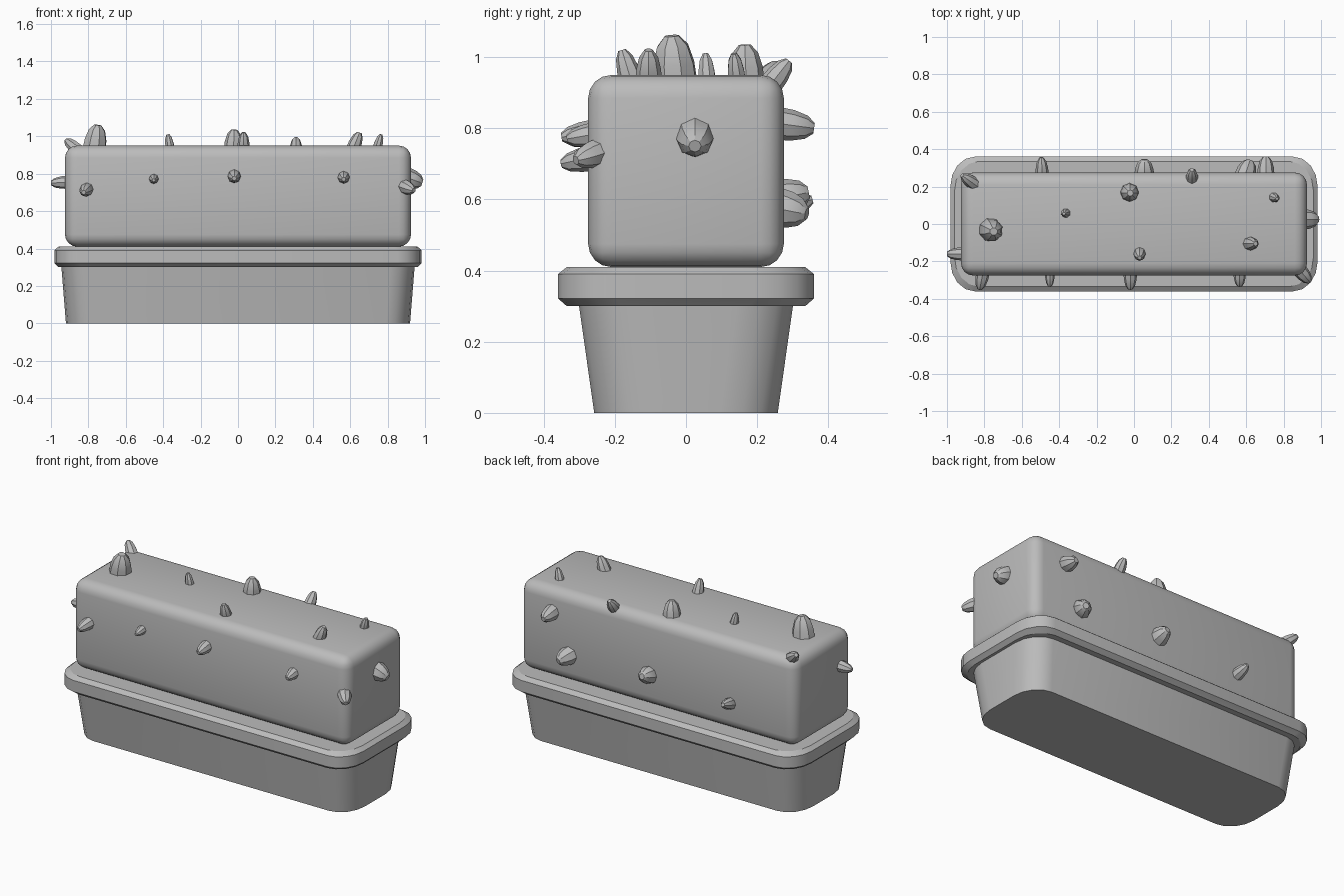
import bpy, bmesh, math
from mathutils import Vector

if "Cube" in bpy.data.objects:
    bpy.data.objects.remove(bpy.data.objects["Cube"], do_unlink=True)

grey = bpy.data.materials.new("plain grey")
grey.use_nodes = True
COLOUR = (0.5, 0.5, 0.5, 1)
grey.diffuse_color = COLOUR
grey.node_tree.nodes["Principled BSDF"].inputs["Base Color"].default_value = COLOUR


def finish(bm, name, angle=30):
    bmesh.ops.recalc_face_normals(bm, faces=bm.faces)
    mesh = bpy.data.meshes.new(name)
    bm.to_mesh(mesh)
    bm.free()
    mesh.materials.append(grey)
    obj = bpy.data.objects.new(name, mesh)
    bpy.context.collection.objects.link(obj)
    bpy.ops.object.select_all(action="DESELECT")
    obj.select_set(True)
    bpy.context.view_layer.objects.active = obj
    bpy.ops.object.shade_smooth_by_angle(angle=math.radians(angle))
    return obj


def loft(bm, rings):
    """Skin a stack of equal-length point rings and cap both ends."""
    loops = [[bm.verts.new(p) for p in ring] for ring in rings]
    n = len(loops[0])
    for low, high in zip(loops, loops[1:]):
        for i in range(n):
            j = (i + 1) % n
            bm.faces.new((low[i], low[j], high[j], high[i]))
    bm.faces.new(loops[0][::-1])
    bm.faces.new(loops[-1])


def rounded_ring(hx, hy, z, rx=0.13, ry=0.16, steps=4):
    """Rectangle with elliptical corners at height z."""
    ring = []
    for quarter, (sx, sy) in enumerate(((1, 1), (-1, 1), (-1, -1), (1, -1))):
        for k in range(steps + 1):
            a = (quarter + k / steps) * math.pi / 2
            ring.append((sx * (hx - rx) + rx * math.cos(a),
                         sy * (hy - ry) + ry * math.sin(a), z))
    return ring


def tray(name, levels):
    bm = bmesh.new()
    loft(bm, [rounded_ring(*level) for level in levels])
    return finish(bm, name)


# Planter: tapered trough and chamfered rim
tray("planter_trough", [(0.92, 0.258, 0), (0.945, 0.302, 0.31)])
tray("planter_rim", [(0.96, 0.335, 0.30), (0.982, 0.36, 0.322),
                     (0.982, 0.36, 0.39), (0.96, 0.335, 0.41)])

# Cactus body: long rounded block
bm = bmesh.new()
bmesh.ops.create_cube(bm, size=1)
for v in bm.verts:
    v.co = Vector((v.co.x * 1.85, v.co.y * 0.55, v.co.z * 0.54 + 0.68))
bmesh.ops.bevel(bm, geom=bm.edges[:], offset=0.065, segments=4,
                profile=0.5, affect="EDGES")
finish(bm, "cactus_body", 40)


# Spines: blunt tapered studs running from base to tip
def spine(name, base, tip, radius, sides=8):
    base, tip = Vector(base), Vector(tip)
    axis = tip - base
    turn = axis.to_track_quat("Z", "Y")
    bm = bmesh.new()
    rings = []
    for t, w in ((0, 1), (0.45, 0.92), (0.8, 0.7), (1, 0.32)):
        rings.append([base + axis * t + turn @ Vector(
            (math.cos(math.tau * i / sides), math.sin(math.tau * i / sides), 0))
            * radius * w for i in range(sides)])
    loft(bm, rings)
    finish(bm, name)


SPINES = {
    "top_spine": [
        ((-0.77, -0.03, 0.92), (-0.75, -0.04, 1.06), 0.066),
        ((-0.36, 0.06, 0.92), (-0.375, 0.055, 1.01), 0.026),
        ((-0.025, 0.17, 0.92), (-0.02, 0.165, 1.035), 0.052),
        ((0.03, -0.15, 0.92), (0.03, -0.18, 1.02), 0.034),
        ((0.31, 0.235, 0.92), (0.31, 0.29, 0.99), 0.034),
        ((0.61, -0.105, 0.92), (0.65, -0.105, 1.02), 0.038),
        ((0.74, 0.145, 0.92), (0.765, 0.135, 1.01), 0.027),
        ((-0.85, 0.21, 0.92), (-0.92, 0.26, 0.98), 0.036)],
    "front_spine": [
        ((-0.805, -0.25, 0.72), (-0.825, -0.35, 0.70), 0.037),
        ((-0.45, -0.25, 0.775), (-0.45, -0.335, 0.765), 0.027),
        ((-0.02, -0.25, 0.79), (-0.02, -0.35, 0.775), 0.037),
        ((0.565, -0.25, 0.785), (0.565, -0.335, 0.77), 0.034),
        ((0.88, -0.24, 0.735), (0.94, -0.31, 0.71), 0.04)],
    "back_spine": [
        ((-0.49, 0.25, 0.57), (-0.495, 0.355, 0.60), 0.036),
        ((0.055, 0.25, 0.60), (0.055, 0.345, 0.62), 0.054),
        ((0.59, 0.25, 0.58), (0.62, 0.34, 0.56), 0.056),
        ((0.705, 0.25, 0.815), (0.705, 0.36, 0.80), 0.047)],
    "end_spine": [
        ((0.9, 0.025, 0.78), (0.985, 0.025, 0.75), 0.055),
        ((-0.9, -0.16, 0.755), (-1.0, -0.16, 0.75), 0.036)],
}
for label, group in SPINES.items():
    for n, (base, tip, radius) in enumerate(group, 1):
        spine(f"{label}_{n}", base, tip, radius)
